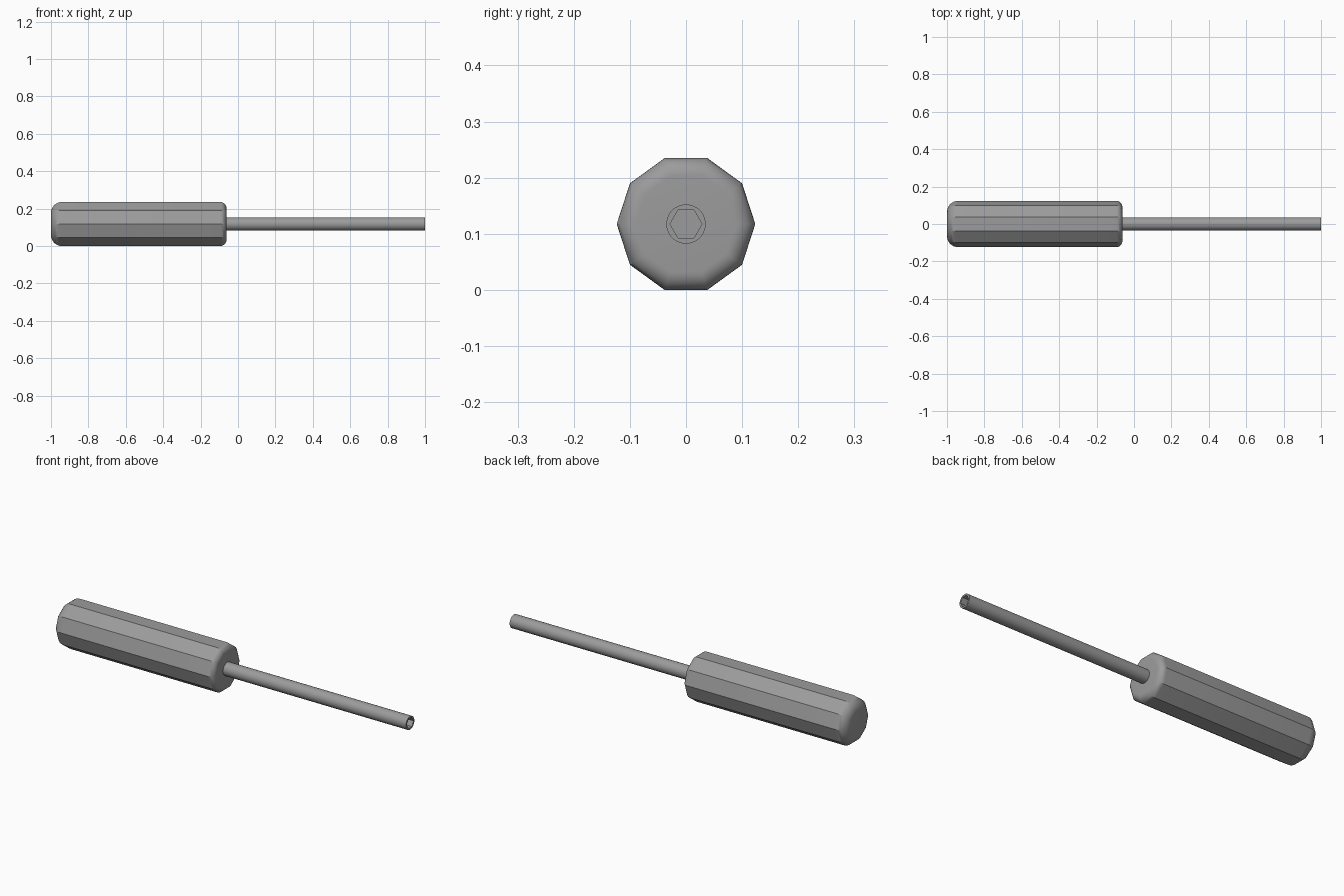
import bpy, bmesh, math

if "Cube" in bpy.data.objects:
    bpy.data.objects.remove(bpy.data.objects["Cube"])

grey = bpy.data.materials.new("grey")
grey.diffuse_color = (0.33, 0.33, 0.33, 1)
grey.use_nodes = True
grey.node_tree.nodes["Principled BSDF"].inputs["Base Color"].default_value = grey.diffuse_color

R = 0.1235                                # handle corner radius
APOTHEM = R * math.cos(math.pi / 10)      # distance to the flats
CZ = APOTHEM                              # height of the axis


def ring(bm, x, r, n):
    return [bm.verts.new((x, r * math.cos(2 * math.pi * i / n),
                          CZ + r * math.sin(2 * math.pi * i / n))) for i in range(n)]


def wall(bm, a, b):
    n = len(a)
    for i in range(n):
        bm.faces.new((a[i], a[(i + 1) % n], b[(i + 1) % n], b[i]))


def finish(bm, name):
    bmesh.ops.recalc_face_normals(bm, faces=bm.faces)
    me = bpy.data.meshes.new(name)
    bm.to_mesh(me)
    bm.free()
    me.materials.append(grey)
    ob = bpy.data.objects.new(name, me)
    bpy.context.collection.objects.link(ob)
    bpy.ops.object.select_all(action='DESELECT')
    ob.select_set(True)
    bpy.context.view_layer.objects.active = ob
    bpy.ops.object.shade_smooth_by_angle(angle=math.radians(30))


# Ten-sided handle with rounded ends
def fillet(x_end, direction, f, steps=8):
    pts = []
    for k in range(steps + 1):
        a = math.pi / 2 * k / steps
        pts.append((x_end + direction * f * (1 - math.sin(a)),
                    (APOTHEM - f + f * math.cos(a)) / math.cos(math.pi / 10)))
    return pts


profile = fillet(-1.0, 1, 0.058)[::-1] + fillet(-0.062, -1, 0.032)
bm = bmesh.new()
rings = [ring(bm, x, r, 10) for x, r in profile]
for a, b in zip(rings, rings[1:]):
    wall(bm, a, b)
bm.faces.new(rings[0])
bm.faces.new(rings[-1])
finish(bm, "handle")

# Round shaft with a hexagonal socket in its tip
bm = bmesh.new()
N = 36
back = ring(bm, -0.08, 0.035, N)
tip = ring(bm, 1.0, 0.035, N)
mouth = ring(bm, 1.0, 0.0285, 6)
floor = ring(bm, 0.92, 0.0285, 6)
wall(bm, back, tip)
wall(bm, mouth, floor)
bm.faces.new(back)
bm.faces.new(floor)
step = N // 6
for i in range(6):                        # rim between circle and hexagon
    arc = [tip[(i * step + k) % N] for k in range(step + 1)]
    bm.faces.new(arc + [mouth[(i + 1) % 6], mouth[i]])
finish(bm, "shaft")
